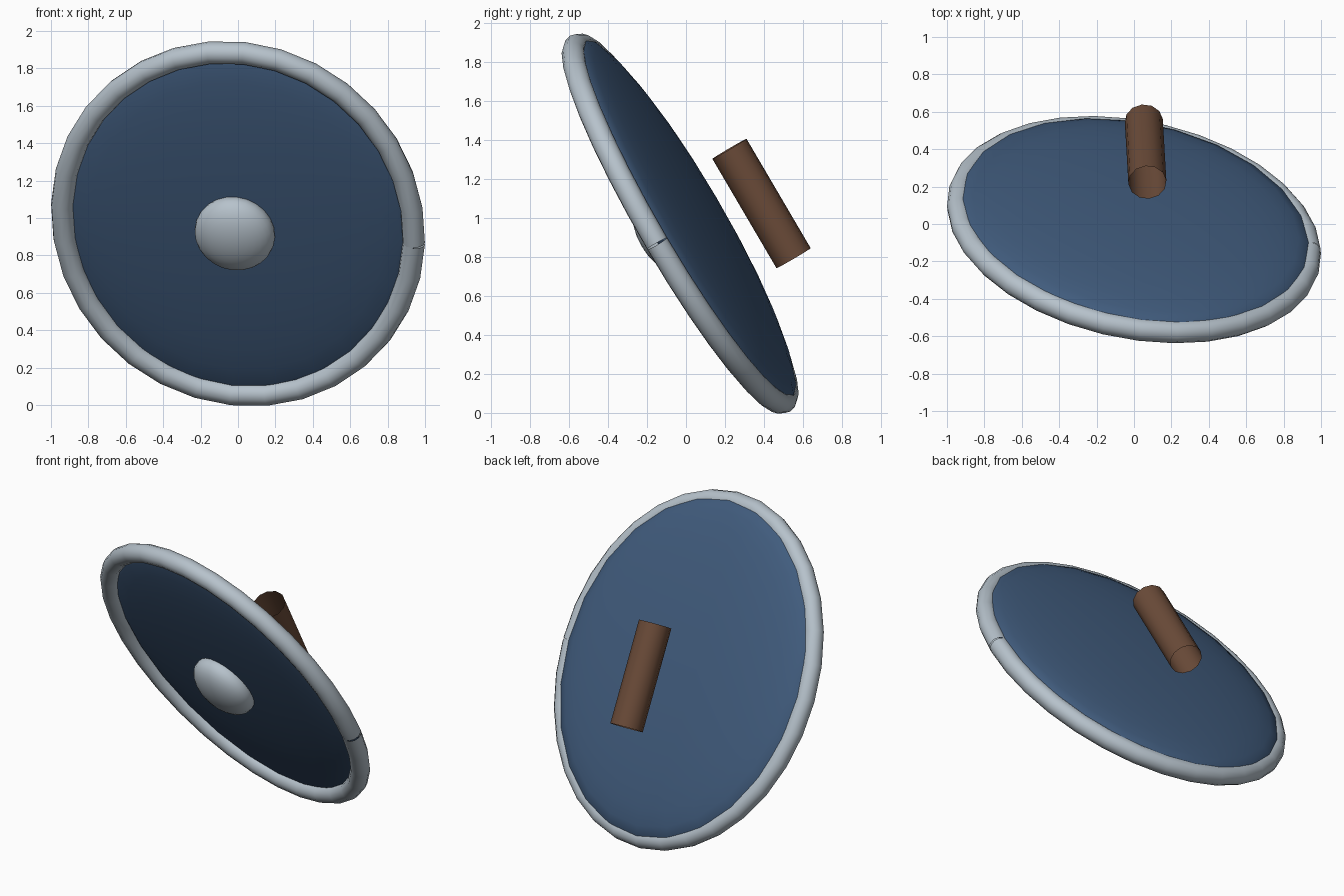
import bpy, bmesh, math
from mathutils import Matrix, Vector

if "Cube" in bpy.data.objects:
    bpy.data.objects.remove(bpy.data.objects["Cube"])

# Local frame of the tilted shield: side, up (along the grip), back
BACK = Vector((0.161, 0.853, 0.495)).normalized()
UP = Vector((0.03, -0.503, 0.864))
UP = (UP - BACK * UP.dot(BACK)).normalized()
SIDE = BACK.cross(UP).normalized()
CENTRE = Vector((0.0, -0.03, 0.97))
FRAME = Matrix((SIDE, UP, BACK)).transposed().to_4x4()
FRAME.translation = CENTRE
HALF_W, HALF_H, TUBE = 0.953, 1.057, 0.06


def material(name, colour):
    m = bpy.data.materials.new(name)
    m.diffuse_color = (*colour, 1)
    m.use_nodes = True
    m.node_tree.nodes["Principled BSDF"].inputs["Base Color"].default_value = m.diffuse_color
    return m


def finish(bm, name, mat, angle=60):
    """Turn a bmesh in shield space into a smooth-shaded object."""
    bmesh.ops.recalc_face_normals(bm, faces=bm.faces)
    bm.transform(FRAME)
    mesh = bpy.data.meshes.new(name)
    bm.to_mesh(mesh)
    bm.free()
    mesh.materials.append(mat)
    obj = bpy.data.objects.new(name, mesh)
    bpy.context.collection.objects.link(obj)
    bpy.ops.object.select_all(action='DESELECT')
    obj.select_set(True)
    bpy.context.view_layer.objects.active = obj
    bpy.ops.object.shade_smooth_by_angle(angle=math.radians(angle))
    return obj


def ellipsoid(name, mat, size, offset, segments, rings):
    bm = bmesh.new()
    bmesh.ops.create_uvsphere(bm, u_segments=segments, v_segments=rings, radius=1)
    bm.transform(Matrix.Translation(offset) @ Matrix.Diagonal((*size, 1)))
    return finish(bm, name, mat)


blue = material("painted blue", (0.052, 0.106, 0.205))
steel = material("pale steel", (0.47, 0.54, 0.60))
brown = material("grip brown", (0.145, 0.07, 0.04))

# Lens-shaped body and domed centre boss
ellipsoid("shield_body", blue, (HALF_W, HALF_H * 1.015, 0.12), (0, 0, 0.035), 24, 16)
ellipsoid("centre_boss", steel, (0.217, 0.217, 0.12), (0, 0, -0.107), 24, 16)

# Rim: an open tube swept round an oval, its two ends meeting at one side
N, SIDES = 32, 12
path = [Vector((HALF_W * math.cos(2 * math.pi * i / N),
                HALF_H * math.sin(2 * math.pi * i / N), 0)) for i in range(N + 1)]
bm = bmesh.new()
rings = []
for i, p in enumerate(path):
    tangent = (path[min(i + 1, N)] - path[max(i - 1, 0)]).normalized()
    outward = tangent.cross(Vector((0, 0, 1)))
    ring = []
    for k in range(SIDES):
        a = 2 * math.pi * k / SIDES
        ring.append(bm.verts.new(p + TUBE * (outward * math.cos(a) + Vector((0, 0, math.sin(a))))))
    rings.append(ring)
for r0, r1 in zip(rings, rings[1:]):
    for k in range(SIDES):
        j = (k + 1) % SIDES
        bm.faces.new((r0[k], r0[j], r1[j], r1[k]))
finish(bm, "rim", steel)

# Hollow grip tube standing off the back
bm = bmesh.new()
bmesh.ops.create_cone(bm, cap_ends=False, segments=12, radius1=0.102, radius2=0.102, depth=0.65)
bm.transform(Matrix.Rotation(math.pi / 12, 4, 'Z'))
bm.transform(Matrix.Rotation(math.pi / 2, 4, 'X'))
grip_at = FRAME.inverted() @ Vector((0.062, 0.387, 1.073))
bm.transform(Matrix.Translation(grip_at))
finish(bm, "grip", brown)
